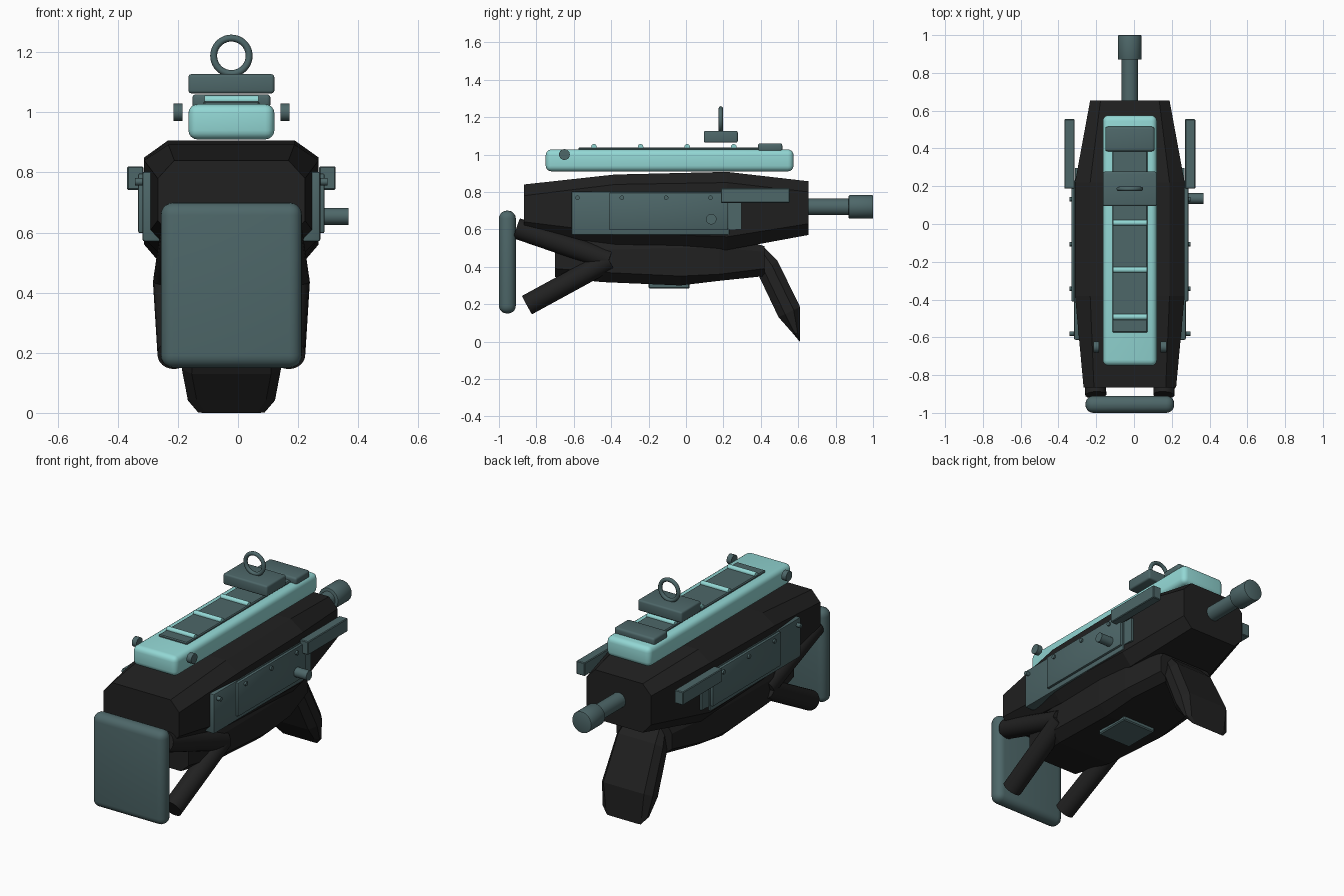
import bpy, bmesh, math
from mathutils import Vector

if "Cube" in bpy.data.objects:
    bpy.data.objects.remove(bpy.data.objects["Cube"])

CX = -0.022  # centre line of the symmetric parts


def material(name, rgb):
    m = bpy.data.materials.new(name)
    m.diffuse_color = (*rgb, 1)
    m.use_nodes = True
    m.node_tree.nodes["Principled BSDF"].inputs["Base Color"].default_value = m.diffuse_color
    return m


BLACK = material("black", (0.015, 0.015, 0.015))
SLATE = material("slate teal", (0.075, 0.135, 0.14))
AQUA = material("pale aqua", (0.29, 0.68, 0.66))


def finish(name, bm, mat, smooth=False):
    bmesh.ops.recalc_face_normals(bm, faces=bm.faces)
    me = bpy.data.meshes.new(name)
    bm.to_mesh(me)
    bm.free()
    me.materials.append(mat)
    ob = bpy.data.objects.new(name, me)
    bpy.context.collection.objects.link(ob)
    if smooth:
        bpy.ops.object.select_all(action='DESELECT')
        ob.select_set(True)
        bpy.context.view_layer.objects.active = ob
        bpy.ops.object.shade_smooth_by_angle(angle=math.radians(35))
    return ob


def box(name, x, y, z, mat, bevel=0.0, seg=1):
    """Box from (low, high) ranges; x is relative to the centre line."""
    bm = bmesh.new()
    bmesh.ops.create_cube(bm, size=1)
    for v in bm.verts:
        v.co = [(r[0] + r[1]) / 2 + c * (r[1] - r[0]) for c, r in zip(v.co, (x, y, z))]
        v.co.x += CX
    if bevel:
        bmesh.ops.bevel(bm, geom=bm.edges[:], offset=bevel, segments=seg,
                        profile=0.5, affect='EDGES')
    return finish(name, bm, mat, seg > 1)


def rod(name, a, b, r, mat, sides=24, bevel=0.0):
    """Cylinder between two points; x is relative to the centre line."""
    a, b = Vector(a), Vector(b)
    d = b - a
    bm = bmesh.new()
    bmesh.ops.create_cone(bm, cap_ends=True, segments=sides, radius1=r, radius2=r, depth=d.length)
    if bevel:
        rims = [e for e in bm.edges if any(len(f.verts) > 4 for f in e.link_faces)]
        bmesh.ops.bevel(bm, geom=rims, offset=bevel, segments=2, profile=0.5, affect='EDGES')
    q = d.to_track_quat('Z', 'Y')
    for v in bm.verts:
        v.co = q @ v.co + (a + b) / 2 + Vector((CX, 0, 0))
    return finish(name, bm, mat, True)


def loft(name, rings, mat):
    """Skin a list of equal-length point rings and cap the ends."""
    bm = bmesh.new()
    vs = [[bm.verts.new((p[0] + CX, p[1], p[2])) for p in ring] for ring in rings]
    n = len(vs[0])
    for r0, r1 in zip(vs, vs[1:]):
        for i in range(n):
            bm.faces.new((r0[i], r0[(i + 1) % n], r1[(i + 1) % n], r1[i]))
    bm.faces.new(vs[0])
    bm.faces.new(vs[-1])
    return finish(name, bm, mat)


def octagon(y, top, side, bot, zt, zs, zl, zb):
    half = [(top, zt), (side, zs), (side, zl), (bot, zb)]
    return [(x, y, z) for x, z in half] + [(-x, y, z) for x, z in half[::-1]]


# Main hull: chamfered sections, tapering to both ends
loft("main_hull", [
    octagon(-0.865, 0.19, 0.245, 0.19, 0.84, 0.78, 0.64, 0.58),
    octagon(-0.38, 0.21, 0.29, 0.23, 0.893, 0.84, 0.58, 0.52),
    octagon(0.22, 0.21, 0.29, 0.23, 0.907, 0.85, 0.56, 0.49),
    octagon(0.655, 0.155, 0.21, 0.155, 0.857, 0.80, 0.63, 0.57)], BLACK)

# Lower hull
loft("lower_hull", [
    octagon(-0.70, 0.17, 0.19, 0.14, 0.58, 0.47, 0.39, 0.345),
    octagon(-0.45, 0.21, 0.235, 0.18, 0.58, 0.49, 0.37, 0.318),
    octagon(-0.03, 0.22, 0.245, 0.19, 0.58, 0.50, 0.35, 0.30),
    octagon(0.18, 0.21, 0.235, 0.18, 0.58, 0.50, 0.36, 0.325),
    octagon(0.42, 0.16, 0.18, 0.13, 0.51, 0.48, 0.39, 0.35)], BLACK)

# Swept grip: (front y, z), (rear y, z), half width at each station
grip = [((0.40, 0.40), (0.42, 0.50), 0.13), ((0.39, 0.35), (0.49, 0.43), 0.15),
        ((0.495, 0.13), (0.61, 0.185), 0.165), ((0.57, 0.045), (0.61, 0.04), 0.145),
        ((0.605, 0.003), (0.61, 0.0), 0.11)]
rings = []
for (y0, z0), (y1, z1), w in grip:
    def at(x, t):
        return (x, y0 + (y1 - y0) * t, z0 + (z1 - z0) * t)
    rings.append([at(w, 0.3), at(w, 0.7), at(w * 0.8, 1), at(-w * 0.8, 1),
                  at(-w, 0.7), at(-w, 0.3), at(-w * 0.8, 0), at(w * 0.8, 0)])
loft("grip", rings, BLACK)

# Shoulder pad
box("shoulder_pad", (-0.235, 0.235), (-1.0, -0.91), (0.15, 0.70), SLATE, 0.042, 5)

# Forked struts on both sides
for s, side in ((1, "right"), (-1, "left")):
    rod(f"upper_strut_{side}", (s * 0.205, -0.41, 0.435), (s * 0.18, -0.905, 0.605), 0.056, BLACK)
    rod(f"lower_strut_{side}", (s * 0.205, -0.41, 0.435), (s * 0.19, -0.85, 0.195), 0.056, BLACK)

# Barrel and muzzle
rod("barrel", (0, 0.60, 0.72), (0, 0.88, 0.72), 0.044, SLATE, 32)
rod("muzzle", (0, 0.87, 0.72), (0, 1.0, 0.72), 0.063, SLATE, 32, 0.005)

# Top rail with inlay and ribs
box("top_rail", (-0.143, 0.143), (-0.75, 0.575), (0.91, 1.027), AQUA, 0.03, 4)
box("rail_inlay", (-0.093, 0.093), (-0.575, 0.50), (1.0, 1.038), SLATE, 0.005)
for i in range(4):
    y = -0.492 + i * 0.249
    rod(f"rail_rib_{i + 1}", (-0.09, y, 1.041), (0.09, y, 1.041), 0.015, AQUA, 16)
box("rear_sight_block", (-0.13, 0.13), (0.385, 0.515), (1.015, 1.06), SLATE, 0.012, 3)

# Floating mount with ring sight
box("sight_mount", (-0.143, 0.143), (0.095, 0.277), (1.063, 1.127), SLATE, 0.01, 3)
bpy.ops.mesh.primitive_torus_add(location=(CX, 0.186, 1.188), rotation=(math.pi / 2, 0, 0),
                                 major_radius=0.059, minor_radius=0.0115,
                                 major_segments=40, minor_segments=12)
ring = bpy.context.object
ring.name = "ring_sight"
ring.data.materials.append(SLATE)
bpy.ops.object.shade_smooth()

# Belly plate
box("belly_plate", (-0.11, 0.11), (-0.2, 0.02), (0.284, 0.32), SLATE, 0.006)

# Side panels, bars, rivets and rail knobs
for s, side in ((1, "right"), (-1, "left")):
    def span(a, b):
        return (a, b) if s > 0 else (-b, -a)
    box(f"side_panel_{side}", span(0.235, 0.296), (-0.613, 0.232), (0.57, 0.803), SLATE, 0.008, 2)
    box(f"side_cover_{side}", span(0.28, 0.31), (-0.41, 0.225), (0.598, 0.797), SLATE, 0.006, 2)
    box(f"panel_end_{side}", span(0.245, 0.29), (0.22, 0.297), (0.60, 0.745), SLATE)
    box(f"side_bar_{side}", span(0.292, 0.347), (0.187, 0.555), (0.742, 0.82), SLATE, 0.004)
    for i in range(4):
        y = -0.58 + i * 0.237
        rod(f"rivet_{side}_{i + 1}", (s * 0.285, y, 0.769), (s * 0.32, y, 0.769), 0.012, SLATE, 12)
    rod(f"rail_knob_{side}", (s * 0.163, -0.65, 1.0), (s * 0.193, -0.65, 1.0), 0.029, SLATE, 20)

# Charging knob on one side only
rod("charging_knob", (0.28, 0.135, 0.654), (0.39, 0.135, 0.654), 0.028, SLATE, 24)
